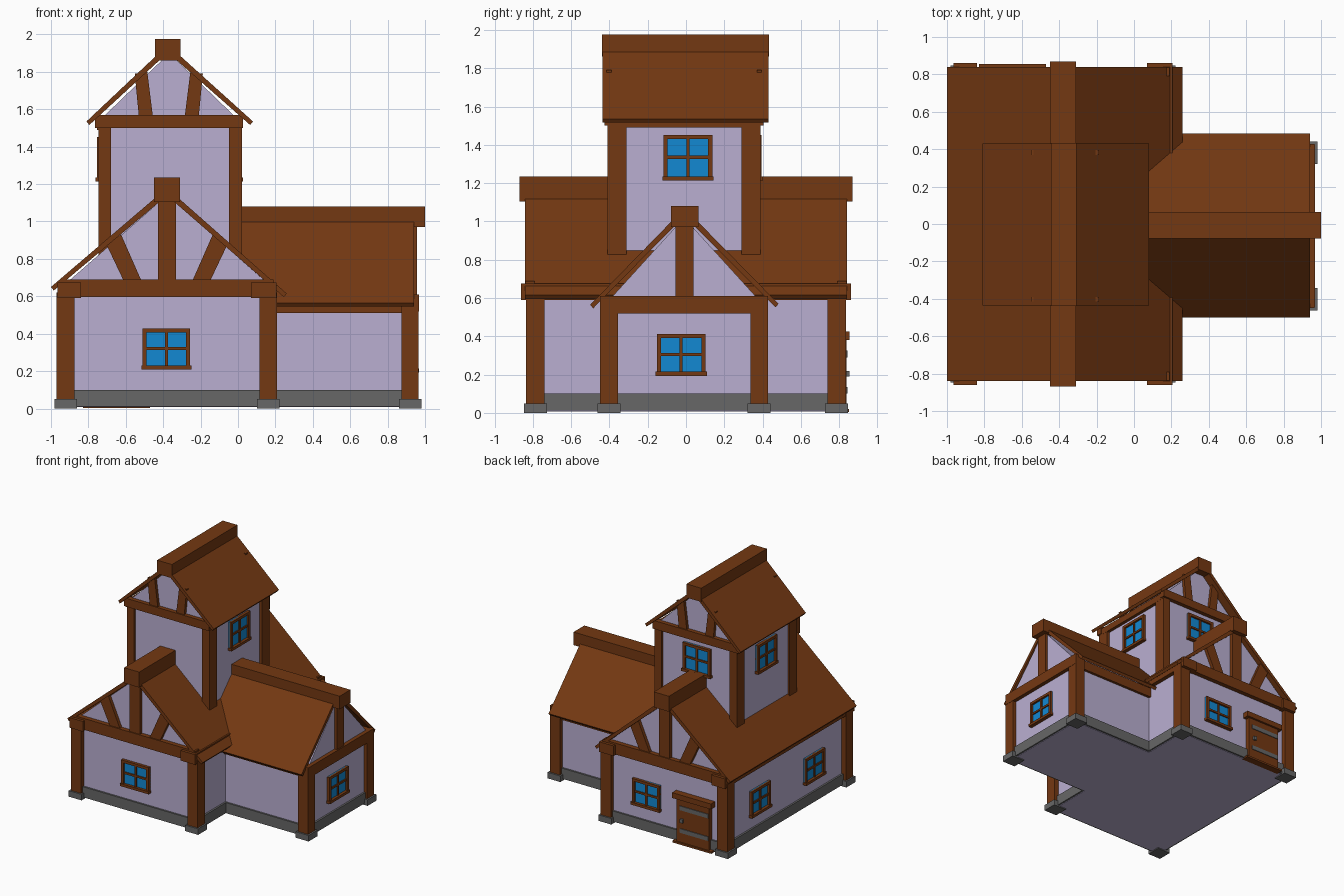
import bpy, bmesh, math
from mathutils import Matrix

if "Cube" in bpy.data.objects:
    bpy.data.objects.remove(bpy.data.objects["Cube"])


def material(name, rgb):
    m = bpy.data.materials.new(name)
    m.diffuse_color = (*rgb, 1)
    m.use_nodes = True
    m.node_tree.nodes["Principled BSDF"].inputs["Base Color"].default_value = m.diffuse_color
    return m


WOOD = material("brown wood", (0.175, 0.040, 0.006))
WALL = material("lavender plaster", (0.49, 0.43, 0.64))
STONE = material("grey stone", (0.135, 0.135, 0.135))
GLASS = material("blue glass", (0.006, 0.25, 0.65))


def turn(deg):
    return Matrix.Rotation(math.radians(deg), 4, 'Z')


def prism(name, mat, pts, y0, y1, deg=0):
    """Extrude an (x, z) outline from y0 to y1, then turn it about z."""
    bm = bmesh.new()
    face = bm.faces.new([bm.verts.new((x, y0, z)) for x, z in pts])
    ext = bmesh.ops.extrude_face_region(bm, geom=[face])
    for v in ext["geom"]:
        if isinstance(v, bmesh.types.BMVert):
            v.co.y = y1
    bmesh.ops.recalc_face_normals(bm, faces=bm.faces)
    bm.transform(turn(deg))
    me = bpy.data.meshes.new(name)
    bm.to_mesh(me)
    bm.free()
    me.materials.append(mat)
    ob = bpy.data.objects.new(name, me)
    bpy.context.collection.objects.link(ob)
    return ob


def box(name, mat, x0, x1, y0, y1, z0, z1, deg=0):
    return prism(name, mat, [(x0, z0), (x1, z0), (x1, z1), (x0, z1)], y0, y1, deg)


def roof(name, cx, ridge, left, right, y0, y1, deg=0, t=0.032):
    """Two thin slopes; left and right are the (x, z) eave points."""
    pts = [left, (cx, ridge), right, (right[0] - 0.015, right[1] - t * 0.6),
           (cx, ridge - t * 1.3), (left[0] + 0.015, left[1] - t * 0.6)]
    prism(name, WOOD, pts, y0, y1, deg)


def house(name, x0, x1, z0, eave, apex, y0, y1, deg=0):
    cx = (x0 + x1) / 2
    prism(name, WALL, [(x0, z0), (x1, z0), (x1, eave), (cx, apex), (x0, eave)], y0, y1, deg)


def window(name, u, z, dist, deg, w=0.255, h=0.215):
    """Four-pane window on a wall at the given distance, facing deg."""
    f, y = 0.022, -dist
    a, b, c, d = u - w / 2, u + w / 2, z - h / 2, z + h / 2
    box(name + "_glass", GLASS, a, b, y - 0.008, y + 0.01, c, d, deg)
    for x in (a, b - f):
        box(name + "_side", WOOD, x, x + f, y - 0.024, y + 0.01, c, d, deg)
    box(name + "_head", WOOD, a, b, y - 0.024, y + 0.01, d - f, d, deg)
    box(name + "_sill", WOOD, a - 0.006, b + 0.006, y - 0.032, y + 0.01, c - 0.004, c + f * 0.8, deg)
    box(name + "_mullion", WOOD, u - 0.008, u + 0.008, y - 0.018, y, c, d, deg)
    box(name + "_crossbar", WOOD, a, b, y - 0.018, y, z - 0.008, z + 0.008, deg)


def post(name, x, y, w, d, z0, z1, foot=True):
    box(name, WOOD, x - w / 2, x + w / 2, y - d / 2, y + d / 2, z0, z1)
    if foot:
        box(name + "_foot", STONE, x - 0.06, x + 0.06, y - 0.06, y + 0.06, 0, 0.05)


CX = -0.38

# Main house: walls, foundation, roof
house("main_walls", -0.93, 0.17, 0.008, 0.66, 1.14, -0.80, 0.80)
box("main_foundation", STONE, -0.945, 0.185, -0.815, 0.815, 0.012, 0.10)
roof("main_roof", CX, 1.18, (-1.0, 0.65), (0.26, 0.615), -0.84, 0.84)
box("main_ridge_beam", WOOD, -0.45, -0.31, -0.87, 0.87, 1.105, 1.235)
for x in (-0.922, 0.162):
    for y in (-0.787, 0.787):
        post("main_post", x, y, 0.095, 0.095, 0.02, 0.62)
for x0, x1 in ((-0.965, -0.84), (0.07, 0.205)):
    box("main_side_beam", WOOD, x0, x1, -0.862, 0.862, 0.59, 0.675)

# Main gables, same on front and back
for s in (-1, 1):
    box("main_gable_beam", WOOD, -0.95, 0.19, s * 0.79, s * 0.838, 0.595, 0.69)
    box("main_king_post", WOOD, CX - 0.048, CX + 0.048, s * 0.79, s * 0.83, 0.69, 1.13)
    for m in (-1, 1):
        brace = [(0.135, 0.68), (0.23, 0.68), (0.325, 0.88), (0.245, 0.93)]
        prism("main_brace", WOOD, [(CX + m * x, z) for x, z in brace], s * 0.79, s * 0.828)

# Side wing (profile drawn facing front, turned to face right)
house("wing_walls", -0.41, 0.39, 0.008, 0.58, 1.02, -0.935, -0.05, 90)
box("wing_foundation", STONE, 0.10, 0.95, -0.425, 0.405, 0.012, 0.10)
roof("wing_roof", -0.008, 1.07, (-0.50, 0.565), (0.483, 0.57), -0.94, 0.15, 90)
box("wing_ridge_beam", WOOD, -0.10, 1.0, -0.078, 0.065, 0.97, 1.08)
for y in (-0.402, 0.382):
    post("wing_post", 0.92, y, 0.092, 0.092, 0.02, 0.61)
for y0, y1 in ((-0.432, -0.39), (0.37, 0.412)):
    box("wing_side_beam", WOOD, 0.10, 0.90, y0, y1, 0.51, 0.59)
box("wing_gable_beam", WOOD, 0.92, 0.968, -0.445, 0.425, 0.52, 0.61)
box("wing_king_post", WOOD, 0.92, 0.958, -0.054, 0.038, 0.60, 1.0)

# Tower
TX = -0.37
house("tower_walls", -0.73, -0.005, 0.70, 1.55, 1.90, -0.39, 0.37)
roof("tower_roof", TX - 0.005, 1.945, (-0.81, 1.535), (0.08, 1.535), -0.435, 0.43)
box("tower_ridge_beam", WOOD, -0.445, -0.308, -0.438, 0.433, 1.86, 1.975)
for x in (-0.713, -0.013):
    for y in (-0.36, 0.34):
        post("tower_post", x, y, 0.068, 0.10, 0.72, 1.53, False)
for x0, x1 in ((-0.755, -0.69), (-0.045, 0.022)):
    box("tower_side_beam", WOOD, x0, x1, -0.41, 0.39, 1.49, 1.545)
for y0, y1 in ((-0.425, -0.38), (0.36, 0.405)):
    box("tower_gable_beam", WOOD, -0.765, 0.028, y0, y1, 1.50, 1.57)
    for m in (-1, 1):
        brace = [(0.085, 1.56), (0.165, 1.56), (0.178, 1.80), (0.115, 1.80)]
        brace = [(0.085, 1.56), (0.16, 1.56), (0.182, 1.79), (0.115, 1.80)]
        prism("tower_brace", WOOD, [(TX + m * x, z) for x, z in brace], y0 + 0.01, y1 - 0.01)

# Windows
window("front_window", -0.383, 0.32, 0.80, 0)
window("back_window", 0.20, 0.32, 0.80, 180)
for u in (-0.36, 0.36):
    window("left_window", u, 0.31, 0.93, 270)
window("wing_window", -0.025, 0.305, 0.935, 90)
window("tower_right_window", 0.01, 1.335, -0.005, 90, h=0.235)
window("tower_left_window", 0.01, 1.335, 0.73, 270, h=0.235)
window("tower_back_window", 0.37, 1.335, 0.37, 180, h=0.235)

# Back door with lintel, sill, iron straps and knob
D = 0.65
box("door_panel", WOOD, D - 0.15, D + 0.15, -0.838, -0.79, 0.01, 0.39, 180)
box("door_lintel", WOOD, D - 0.18, D + 0.18, -0.855, -0.79, 0.38, 0.425, 180)
box("door_sill", WOOD, D - 0.18, D + 0.18, -0.85, -0.79, 0.004, 0.02, 180)
for z in (0.10, 0.29):
    box("door_strap", STONE, D - 0.12, D + 0.145, -0.844, -0.83, z, z + 0.035, 180)
box("door_knob", STONE, D - 0.11, D - 0.085, -0.855, -0.83, 0.19, 0.22, 180)
